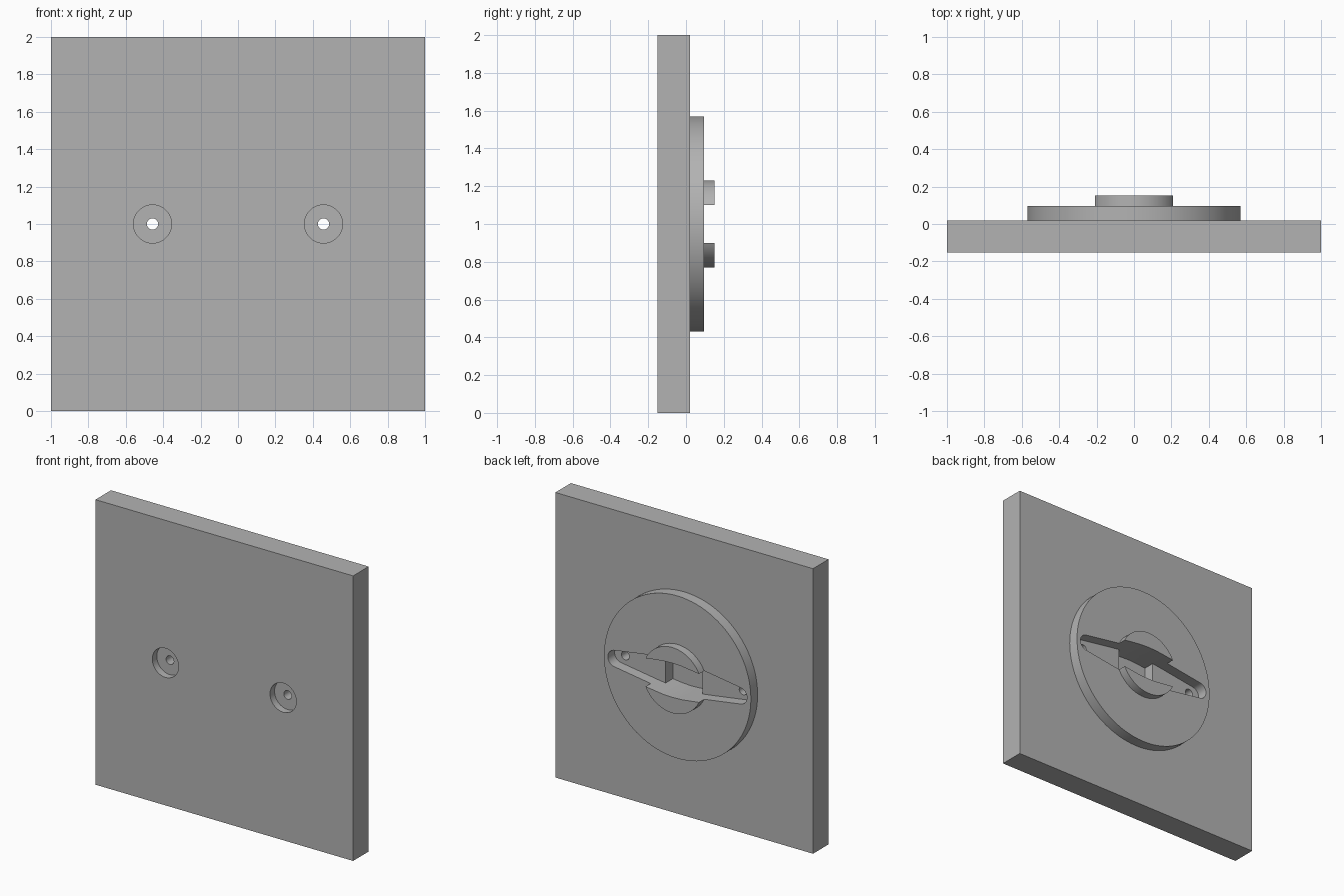
import bpy, bmesh, math
from mathutils import Vector

if "Cube" in bpy.data.objects:
    bpy.data.objects.remove(bpy.data.objects["Cube"])

grey = bpy.data.materials.new("plain grey")
grey.use_nodes = True
colour = (0.45, 0.45, 0.45, 1)
grey.diffuse_color = colour
grey.node_tree.nodes["Principled BSDF"].inputs["Base Color"].default_value = colour

MID = 1.0                       # height of the hub axis
FRONT, BACK = -0.152, 0.02      # faces of the plate
SCREW_X = 0.457


def prism(name, outline, y0, y1):
    """Extrude an (x, z) outline along y, measured around the hub axis."""
    bm = bmesh.new()
    face = bm.faces.new([bm.verts.new((x, y0, MID + z)) for x, z in outline])
    ext = bmesh.ops.extrude_face_region(bm, geom=[face])
    moved = [v for v in ext["geom"] if isinstance(v, bmesh.types.BMVert)]
    bmesh.ops.translate(bm, verts=moved, vec=Vector((0, y1 - y0, 0)))
    bmesh.ops.recalc_face_normals(bm, faces=bm.faces)
    mesh = bpy.data.meshes.new(name)
    bm.to_mesh(mesh)
    bm.free()
    mesh.materials.append(grey)
    obj = bpy.data.objects.new(name, mesh)
    bpy.context.collection.objects.link(obj)
    return obj


def arc(r, cx=0, start=0, sweep=math.tau, n=96):
    closed = sweep < math.tau
    return [(cx + r * math.cos(start + sweep * i / n),
             r * math.sin(start + sweep * i / n)) for i in range(n + closed)]


def box(hx, hz):
    return [(-hx, -hz), (hx, -hz), (hx, hz), (-hx, hz)]


# Square plate with a round pad and a smaller raised hub on its back
plate = prism("mounting_plate", box(1, 1), FRONT, BACK)
pad = prism("round_pad", arc(0.57), BACK - 0.05, 0.095)
hub = prism("raised_hub", arc(0.23), BACK - 0.04, 0.152)

# Two-armed slot: rounded tips, arms widening towards a rounded middle
tip = arc(0.058, 0.482, -math.pi / 2 + 0.14, math.pi - 0.28, 20)
middle = [(0.205, 0.1), (0.144, 0.108), (0.07, 0.117), (0, 0.12),
          (-0.07, 0.117), (-0.144, 0.108), (-0.205, 0.1)]
half = tip + middle
slot_outline = half + [(-x, -z) for x, z in half]
slot = prism("slot_cutter", slot_outline, BACK, 0.3)

# Deeper pocket in the middle of the slot
core = [(x, z) for x, z in middle if abs(x) < 0.15]
pocket = prism("pocket_cutter", core + [(-x, -z) for x, z in core], -0.06, 0.25)

# Screw holes, countersunk from the front
cutters = [slot, pocket]
for side, x in (("left", SCREW_X), ("right", -SCREW_X)):
    cutters.append(prism(side + "_hole_cutter", arc(0.03, x, n=32), -0.3, 0.06))
    cutters.append(prism(side + "_bore_cutter", arc(0.102, x, n=64), -0.3, FRONT + 0.05))

# Join the raised parts, then cut the recesses
for operation, tools in (("UNION", [pad, hub]), ("DIFFERENCE", cutters)):
    for tool in tools:
        mod = plate.modifiers.new(tool.name, "BOOLEAN")
        mod.operation = operation
        mod.solver = "EXACT"
        mod.object = tool
bpy.context.view_layer.update()
graph = bpy.context.evaluated_depsgraph_get()
result = bpy.data.meshes.new_from_object(plate.evaluated_get(graph))
plate.modifiers.clear()
plate.data = result
for tool in [pad, hub] + cutters:
    bpy.data.objects.remove(tool)

bpy.ops.object.select_all(action="DESELECT")
plate.select_set(True)
bpy.context.view_layer.objects.active = plate
bpy.ops.object.shade_smooth_by_angle(angle=math.radians(25))
